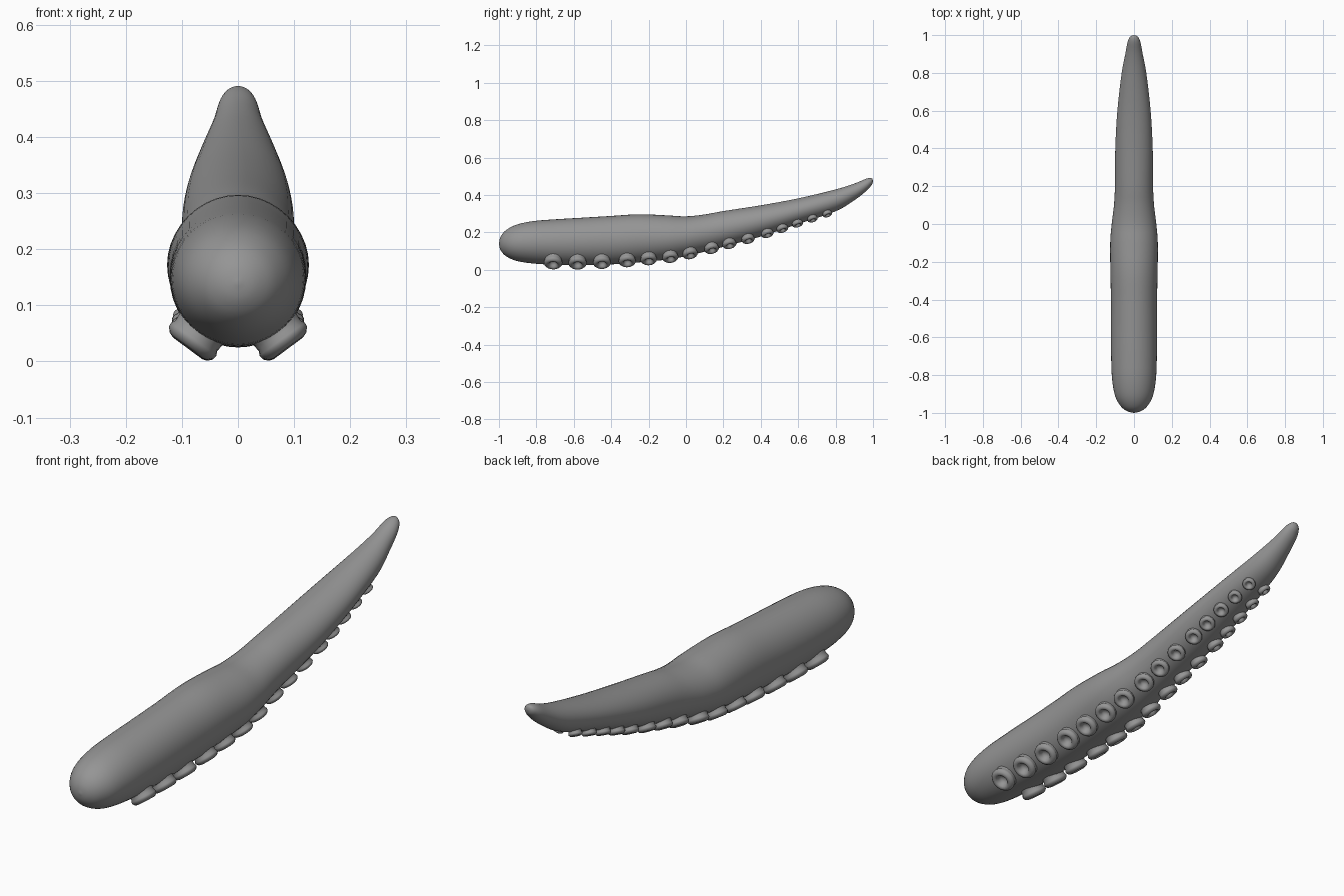
import bpy, bmesh, math
from mathutils import Vector, Matrix

if "Cube" in bpy.data.objects:
    bpy.data.objects.remove(bpy.data.objects["Cube"])

# Body stations: y, top z, bottom z, half width
ST = [Vector(s) for s in [
    (-1.0, .14, .14, 0), (-.992, .175, .107, .034), (-.965, .21, .075, .07),
    (-.91, .24, .049, .1), (-.82, .26, .034, .116), (-.7, .27, .027, .121),
    (-.55, .279, .025, .122), (-.4, .288, .029, .122), (-.25, .297, .04, .125),
    (-.1, .291, .055, .126), (0, .286, .073, .118), (.1, .296, .097, .106),
    (.2, .314, .123, .101), (.4, .345, .178, .099), (.6, .382, .245, .088),
    (.8, .43, .313, .065), (.9, .461, .372, .046), (.96, .486, .418, .035),
    (.985, .491, .444, .025), (.996, .487, .459, .014), (1.0, .475, .475, 0)]]


def smooth_stations(pts, n):
    # Catmull-Rom resampling of the stations
    out = []
    for i in range(len(pts) - 1):
        b, c = pts[i], pts[i + 1]
        a = pts[max(i - 1, 0)]
        d = pts[min(i + 2, len(pts) - 1)]
        for k in range(n):
            t = k / n
            out.append(.5 * (2 * b + (c - a) * t + (2 * a - 5 * b + 4 * c - d) * t * t
                             + (3 * b - a - 3 * c + d) * t ** 3))
    out.append(pts[-1])
    return out


DENSE = smooth_stations(ST, 4)
grey = bpy.data.materials.new("dark_grey")
grey.diffuse_color = (.3, .3, .3, 1)
grey.use_nodes = True
grey.node_tree.nodes["Principled BSDF"].inputs["Base Color"].default_value = grey.diffuse_color


def section(y):
    for a, b in zip(DENSE, DENSE[1:]):
        if a[0] <= y <= b[0]:
            return a.lerp(b, (y - a[0]) / (b[0] - a[0]))


def surface(y, ang):
    # Point on the underside, ang measured from straight down
    _, top, bot, w = section(y)
    return Vector((w * math.sin(ang), y, (top + bot) / 2 - (top - bot) / 2 * math.cos(ang)))


def skin(bm, rings):
    # Bridge closed rings; single-vertex rings become poles
    for a, b in zip(rings, rings[1:]):
        n = max(len(a), len(b))
        for i in range(n):
            j = (i + 1) % n
            f = [a[i % len(a)], a[j % len(a)], b[j % len(b)], b[i % len(b)]]
            bm.faces.new(list(dict.fromkeys(f)))


def finish(bm, name):
    bmesh.ops.recalc_face_normals(bm, faces=bm.faces)
    me = bpy.data.meshes.new(name)
    bm.to_mesh(me)
    bm.free()
    me.shade_smooth()
    me.materials.append(grey)
    ob = bpy.data.objects.new(name, me)
    bpy.context.collection.objects.link(ob)
    return ob


# Tapered arm
bm = bmesh.new()
SIDES = 40
rings = []
for y, top, bot, w in DENSE:
    if w < 1e-6:
        rings.append([bm.verts.new((0, y, top))])
    else:
        rings.append([bm.verts.new((w * math.sin(a), y, (top + bot) / 2 - (top - bot) / 2 * math.cos(a)))
                      for a in (2 * math.pi * i / SIDES for i in range(SIDES))])
skin(bm, rings)
finish(bm, "tentacle_arm")

# Suckers: lathed cups with flared bases, in two mirrored rows
CUP = [(1.0, -.5), (.94, -.1), (.92, .1), (1, .28), (.98, .42), (.84, .58), (.66, .64),
       (.5, .55), (.4, .35), (.3, .15), (0, .1)]
ROWS = [-.71, -.58, -.45, -.315, -.2, -.085, .02, .135, .23, .33, .433, .513, .594, .674, .754]
bm = bmesh.new()
for i, y in enumerate(ROWS):
    t = i / (len(ROWS) - 1)
    ang = math.radians(36 - 5 * t)
    r = .05 - .024 * t ** 1.2
    p = surface(y, ang)
    du = surface(y, ang + .02) - surface(y, ang - .02)
    dv = surface(y + .05, ang) - surface(y - .05, ang)
    n = du.cross(dv).normalized()
    if n.z > 0:
        n = -n
    m = Matrix.Translation(p) @ n.to_track_quat('Z', 'Y').to_matrix().to_4x4()
    rings = []
    for rad, h in CUP:
        k = 20 if rad else 1
        rings.append([bm.verts.new(m @ Vector((r * rad * math.cos(2 * math.pi * j / k),
                                               r * rad * math.sin(2 * math.pi * j / k), r * h)))
                      for j in range(k)])
    skin(bm, rings)
suckers = finish(bm, "suckers")
mirror = suckers.modifiers.new("Mirror", 'MIRROR')
mirror.use_axis[0] = True
mirror.use_mirror_merge = False
